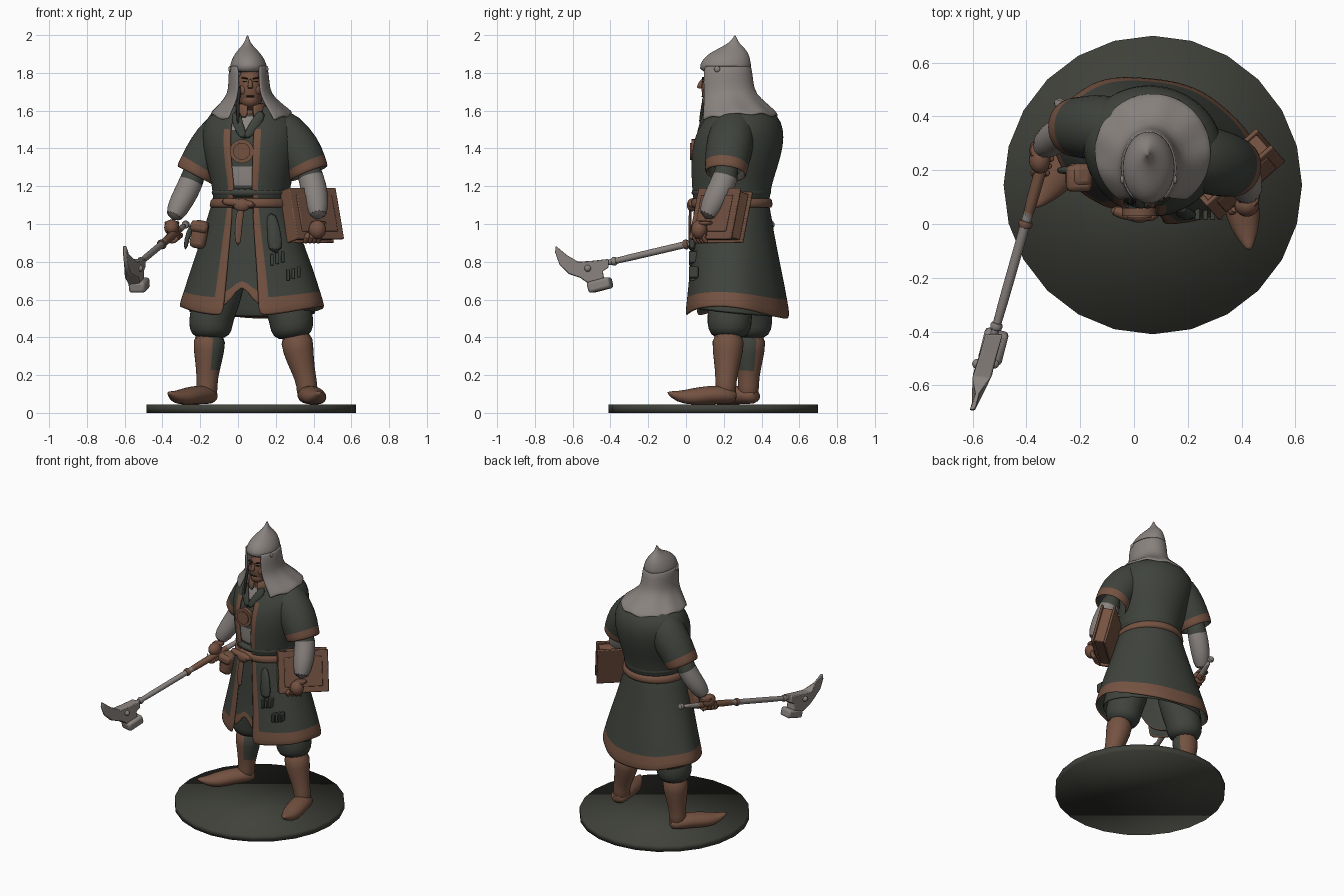
import bpy, bmesh
from math import sin, cos, pi, exp, radians
from mathutils import Vector, Matrix

cube = bpy.data.objects.get("Cube")
if cube:
    bpy.data.objects.remove(cube)


def material(name, rgb):
    m = bpy.data.materials.new(name)
    m.use_nodes = True
    m.diffuse_color = (*rgb, 1)
    m.node_tree.nodes["Principled BSDF"].inputs["Base Color"].default_value = (*rgb, 1)
    return m


CLOTH = material("dark green cloth", (.05, .056, .046))
LEATHER = material("brown leather", (.175, .085, .053))
STEEL = material("grey steel", (.25, .225, .21))
SKIN = material("tanned skin", (.175, .082, .052))
STONE = material("base green", (.05, .053, .042))
DARK = material("dark hair", (.025, .02, .016))


def finish(name, bm, mats, sub=0, thick=0, bevel=0, angle=.8):
    bmesh.ops.recalc_face_normals(bm, faces=bm.faces)
    me = bpy.data.meshes.new(name)
    bm.to_mesh(me)
    bm.free()
    for m in mats:
        me.materials.append(m)
    me.shade_smooth()
    me.set_sharp_from_angle(angle=angle)
    ob = bpy.data.objects.new(name, me)
    bpy.context.collection.objects.link(ob)
    if thick:
        mod = ob.modifiers.new("thickness", "SOLIDIFY")
        mod.thickness, mod.offset = thick, 0
        mod.material_offset = -1  # plain lining inside
    if sub:
        ob.modifiers.new("smooth", "SUBSURF").levels = sub
        ob.modifiers["smooth"].render_levels = sub
    if bevel:
        mod = ob.modifiers.new("bevel", "BEVEL")
        mod.width, mod.segments = bevel, 2
    return ob


def skin_rows(name, rows, mats, wrap=True, caps=True, rule=None, thick=0):
    """Join rows of points into a surface; rule(row, column) picks the material."""
    bm = bmesh.new()
    vs = [[bm.verts.new(p) for p in row] for row in rows]
    n = len(rows[0])
    for i in range(len(rows) - 1):
        for j in range(n if wrap else n - 1):
            k = (j + 1) % n
            f = bm.faces.new((vs[i][j], vs[i][k], vs[i + 1][k], vs[i + 1][j]))
            f.material_index = rule(i, j) if rule else 0
    if caps:
        bm.faces.new(vs[0])
        last = bm.faces.new(vs[-1])
        last.material_index = rule(len(rows) - 2, 0) if rule else 0
    return finish(name, bm, mats, sub=1, thick=thick, angle=1.2)


def loft(name, rings, mats, n=36, gap=0, yaw=0, hem=None, ripple=0, **kw):
    """Stack of ellipses (x, y, z, rx, ry), optionally open at the front."""
    rows = []
    for i, (cx, cy, z, rx, ry) in enumerate(rings):
        w = i / (len(rings) - 1)
        row = []
        for j in range(n + (1 if gap else 0)):
            t = gap + (2 * pi - 2 * gap) * j / n
            r = 1 + ripple * w * sin(t * 7)
            v = Matrix.Rotation(-radians(yaw), 3, "Z") @ Vector((rx * r * sin(t), -ry * r * cos(t), 0))
            row.append(v + Vector((cx, cy, z + (hem(t) * w * w if hem else 0))))
        rows.append(row)
    return skin_rows(name, rows, mats, wrap=not gap, **kw)


def tube(name, pts, mats, n=14, flat=1, floor=None, rule=None, caps=True, thick=0):
    """Limb through (x, y, z, radius) points."""
    ps = [Vector(p[:3]) for p in pts]
    whole = (ps[-1] - ps[0]).normalized()
    ref = Vector((0, 0, 1)) if abs(whole.z) < .7 else Vector((0, 1, 0))
    rows = []
    for i, p in enumerate(ps):
        d = (ps[min(i + 1, len(ps) - 1)] - ps[max(i - 1, 0)]).normalized()
        a = d.cross(ref).normalized()
        b = a.cross(d)
        r = pts[i][3]
        row = [p + a * r * cos(u) + b * r * flat * sin(u) for u in (2 * pi * j / n for j in range(n))]
        if floor is not None:
            for v in row:
                v.z = max(v.z, floor)
        rows.append(row)
    return skin_rows(name, rows, mats, caps=caps, rule=rule, thick=thick)


def box(name, pos, size, mat, rot=None, bevel=.008):
    bm = bmesh.new()
    r = rot.to_4x4() if rot else Matrix()
    bmesh.ops.create_cube(bm, size=1, matrix=Matrix.Translation(pos) @ r @ Matrix.Diagonal((*size, 1)))
    return finish(name, bm, [mat], bevel=bevel, angle=.5)


def ball(name, pos, size, mat):
    bm = bmesh.new()
    bmesh.ops.create_uvsphere(bm, u_segments=20, v_segments=12, radius=1,
                              matrix=Matrix.Translation(pos) @ Matrix.Diagonal((*size, 1)))
    return finish(name, bm, [mat])


def disc(name, pos, radius, depth, sides, mat, rot=Matrix(), angle=.5):
    bm = bmesh.new()
    bmesh.ops.create_cone(bm, cap_ends=True, segments=sides, radius1=radius, radius2=radius,
                          depth=depth, matrix=Matrix.Translation(pos) @ rot)
    return finish(name, bm, [mat], angle=angle)


disc("base", (.07, .145, .0225), .555, .045, 24, STONE, angle=pi)

# Coat: body, skirt with trimmed hem and front edges, inner tunic
TORSO = [(.07, .24, 1.12, .195, .195), (.07, .24, 1.2, .195, .2), (.07, .255, 1.3, .225, .22),
         (.07, .275, 1.42, .25, .232), (.07, .29, 1.5, .255, .215), (.07, .3, 1.57, .225, .18),
         (.065, .27, 1.63, .13, .13)]
SKIRT = [(.07, .24, 1.14, .195, .19), (.07, .25, .95, .25, .205), (.075, .265, .75, .32, .23),
         (.075, .272, .595, .365, .25), (.075, .275, .505, .387, .262)]


def inner(rings, k):
    return [(x, y, z, a * k, b * k) for x, y, z, a, b in rings]


loft("coat_body", TORSO, [CLOTH, LEATHER], gap=.24, yaw=13, caps=False, thick=.02,
     rule=lambda i, j: int(j in (0, 35) and i < 4))
loft("chest_mail", inner(TORSO, .94), [CLOTH, STEEL], yaw=13, rule=lambda i, j: int(i in (1, 4)))
loft("coat_skirt", SKIRT, [CLOTH, LEATHER], gap=.25, yaw=14, ripple=.015, caps=False, thick=.016,
     hem=lambda t: .06 * sin(t) ** 2 - .01 * (1 - cos(t)) / 2, rule=lambda i, j: int(j in (0, 35) or i == 3))
loft("inner_tunic", inner(SKIRT, .88), [CLOTH, LEATHER], yaw=14, caps=False, thick=.012,
     rule=lambda i, j: int(i == 3 and (j < 3 or j > 32)),
     hem=lambda t: .05 * (1 + cos(t)) / 2 + .14 * exp(-(min(t, 2 * pi - t) / .15) ** 2))
loft("sash", [(.07, .24, 1.13, .2, .2), (.07, .24, 1.165, .214, .216), (.07, .24, 1.2, .207, .21)],
     [CLOTH], yaw=13)
loft("belt", [(.07, .243, 1.075, .225, .214), (.07, .243, 1.1, .222, .216), (.07, .243, 1.125, .216, .214),
              (.07, .243, 1.145, .21, .21)], [LEATHER], yaw=13)
loft("collar", [(.065, .22, 1.56, .1, .125), (.065, .2, 1.64, .072, .09)], [LEATHER], gap=.15, caps=False, thick=.02)
for s in (-1, 1):
    tube("lapel", [(.06 + s * .07, .11, 1.6, .025), (.045 + s * .05, .085, 1.53, .03), (.035, .06, 1.45, .02)],
         [CLOTH], flat=.5)

# Medallion, knot and things hanging from the belt
facing = Matrix.Rotation(pi / 2, 4, "X")
disc("medallion", (.02, .045, 1.385), .064, .03, 24, LEATHER, facing)
disc("medallion_boss", (.02, .028, 1.385), .045, .012, 24, LEATHER, facing)
ball("belt_knot", (.02, .03, 1.1), (.045, .025, .035), LEATHER)
tube("belt_loop", [(-.09, .055, 1.12, .02), (-.02, .03, 1.115, .024), (.1, .03, 1.1, .02)], [LEATHER])
tube("belt_tail", [(.02, .025, 1.1, .02), (.0, .02, 1.0, .022), (.0, .018, .88, .016)], [LEATHER], flat=.4)
tube("hanging_cloth", [(.17, .06, 1.06, .025), (.19, .04, .98, .035), (.2, .03, .84, .045)], [CLOTH], flat=.5)
for x, z in ((.18, .81), (.265, .73)):
    for k in range(3):
        box("fringe", (x + k * .028, .04, z + k * .008), (.018, .05, .06), CLOTH, bevel=.004)
box("pouch", (-.205, .18, .945), (.085, .09, .15), LEATHER, Matrix.Rotation(.2, 3, "Y"), .025)
box("pouch_flap", (-.205, .17, .985), (.095, .1, .06), LEATHER, Matrix.Rotation(.2, 3, "Y"), .02)
tube("pouch_strap", [(-.22, .2, 1.02, .012), (-.265, .2, .96, .015), (-.28, .2, .86, .012)], [CLOTH])

# Head, coif and helmet
ball("head", (.065, .175, 1.715), (.071, .093, .125), SKIN)
ball("jaw", (.065, .145, 1.655), (.05, .06, .045), SKIN)
tube("neck", [(.065, .2, 1.5, .075), (.065, .19, 1.68, .062)], [SKIN])
tube("nose", [(.065, .09, 1.77, .009), (.065, .073, 1.735, .014), (.065, .07, 1.715, .018)], [SKIN], n=8)
box("mouth", (.065, .086, 1.676), (.042, .008, .006), DARK, bevel=.002)
for s in (-1, 1):
    ball("cheek", (.065 + s * .034, .116, 1.71), (.024, .024, .03), SKIN)
    box("eye", (.065 + s * .029, .09, 1.754), (.024, .009, .007), DARK, bevel=.002)
    box("brow", (.065 + s * .03, .092, 1.772), (.036, .015, .007), DARK, Matrix.Rotation(-s * .2, 3, "Y"), .003)
loft("mail_coif", [(.055, .208, 1.84, .096, .132), (.058, .21, 1.74, .101, .139), (.06, .22, 1.68, .108, .143),
                   (.065, .245, 1.62, .155, .18), (.07, .265, 1.57, .2, .205), (.07, .268, 1.54, .214, .215)],
     [STEEL], gap=.58, caps=False, thick=.016,
     hem=lambda t: .03 * (1 - cos(t)) / 2 + .025 * sin(t) ** 2 + .008 * sin(t * 9))
loft("helmet", [(.055, .208, 1.795, .107, .143), (.055, .209, 1.85, .096, .135), (.053, .22, 1.89, .077, .116),
                (.051, .235, 1.917, .055, .087), (.05, .246, 1.938, .035, .056), (.05, .253, 1.957, .019, .03),
                (.05, .258, 1.98, .009, .012), (.05, .26, 2.0, .003, .003)], [STEEL])
for s in (-1, 1):
    ball("helmet_stud", (.055 + s * .098, .165, 1.82), (.008, .016, .016), STEEL)
tube("braid", [(.012, .11, 1.74, .008), (-.003, .09, 1.63, .011), (.0, .072, 1.52, .008)], [DARK], n=8)

# Sleeves, forearms
ARMS = {
    "right": ([(-.03, .34, 1.51, .1), (-.085, .355, 1.475, .116), (-.15, .36, 1.385, .117), (-.205, .36, 1.3, .106),
               (-.228, .36, 1.255, .104)],
              [(-.21, .36, 1.34, .06), (-.245, .35, 1.22, .066), (-.3, .32, 1.12, .066), (-.35, .275, 1.02, .048)]),
    "left": ([(.17, .27, 1.52, .1), (.24, .245, 1.485, .118), (.322, .225, 1.385, .12), (.357, .215, 1.31, .108),
              (.375, .21, 1.265, .106)],
             [(.36, .22, 1.34, .06), (.385, .215, 1.25, .07), (.412, .165, 1.15, .073), (.427, .1, 1.02, .052)])}
for side, (sleeve, arm) in ARMS.items():
    tube(side + "_sleeve", sleeve, [CLOTH, LEATHER], n=20, caps=False, rule=lambda i, j: int(i == 3), thick=.014)
    tube(side + "_bracer", arm, [CLOTH, STEEL], rule=lambda i, j: int(i > 0))
    wrist = arm[-1]
    tube(side + "_cuff", [wrist, (*wrist[:2], wrist[2] - .03, .04)], [LEATHER])

# Legs: baggy trousers, boots (the right one with a cloth patch), pointed feet
LEGS = {"right": ((-.145, .34), (-.165, .33), (-.13, .38), (-.37, .06), (11, 12, 13, 0)),
        "left": ((.285, .23), (.367, .21), (.365, .27), (.43, -.1), ())}
up = Vector((0, 0, 1))


def at(p, z, r):
    return (p.x, p.y, z, r)


for side, (*marks, patch) in LEGS.items():
    k, a, h, t = (Vector((*p, 0)) for p in marks)
    hip = k.lerp(Vector((.07, .28, 0)), .45)
    tube(side + "_trouser", [at(hip, .8, .12), at(k.lerp(hip, .4), .6, .12), at(k, .5, .12),
                             at(k, .44, .117), at(k.lerp(a, .1), .39, .085)], [CLOTH], n=18)
    tube(side + "_boot", [at(k.lerp(a, .25), .43, .092), at(k.lerp(a, .4), .33, .085), at(k.lerp(a, .75), .22, .062),
                          at(a, .15, .056), at(a, .07, .06)], [LEATHER, CLOTH],
         rule=lambda i, j: int(i < 2 and j in patch))
    steps = ((0, .08, .04), (.14, .095, .068), (.4, .095, .068), (.65, .08, .068), (.85, .085, .042), (1, .11, .008))
    tube(side + "_foot", [at(h.lerp(t, f), z, r) for f, z, r in steps], [LEATHER], flat=.75, floor=.042)

# Tilted book under the left arm: covers, pages, spine
u, n = Vector((.75, .66, 0)).normalized(), Vector((.66, -.75, 0)).normalized()
w = (up * cos(.25) - n * sin(.25)).normalized()
frame = Matrix((u, w.cross(u), w)).transposed()
middle = Vector((.385, .185, 1.045))
for name, offset, size in (("book_pages", (0, 0, 0), (.3, .07, .25)), ("book_cover", (0, .042, 0), (.33, .016, .28)),
                           ("book_cover", (0, -.042, 0), (.33, .016, .28)), ("book_panel", (0, -.052, 0), (.25, .01, .2)),
                           ("book_spine", (-.155, 0, 0), (.02, .09, .28))):
    box(name, middle + frame @ Vector(offset), size, LEATHER, frame, .005)

# Left hand under the book
ball("left_palm", (.42, .07, .97), (.046, .043, .05), SKIN)
for k in range(4):
    s = Vector((.375 + k * .022, .06 + k * .016, .955))
    tube("left_finger", [(*s, .016), (s.x - .012, s.y - .025, s.z - .025, .016), (s.x - .02, s.y + .01, s.z - .06, .013)],
         [SKIN], n=8)


# War hammer along a straight shaft
def shaft(y, r):
    return (-.404 + .284 * y, y, .892 + .235 * y, r)


tube("shaft", [shaft(y, .019) for y in (.46, .2, -.1, -.5)], [STEEL], n=12)
tube("grip", [shaft(y, .023) for y in (.36, .2, -.03)], [LEATHER], n=12)
for y, r, m in ((.45, .024, STEEL), (.0, .03, LEATHER), (-.38, .026, STEEL)):
    tube("shaft_band", [shaft(y + .02, r), shaft(y - .02, r)], [m], n=12)
OUTLINE = [(-.41, .815), (-.5, .805), (-.57, .8), (-.63, .835), (-.69, .885), (-.693, .85), (-.67, .785),
           (-.62, .735), (-.56, .715), (-.51, .68), (-.43, .69), (-.44, .75), (-.41, .77)]
bm = bmesh.new()
sides = []
for s in (-1, 1):
    sides.append([bm.verts.new((shaft(y, 0)[0] + s * (.032 if y > -.6 else .01), y, z)) for y, z in OUTLINE])
    bm.faces.new(sides[-1])
for j in range(len(OUTLINE)):
    bm.faces.new((sides[0][j - 1], sides[0][j], sides[1][j], sides[1][j - 1]))
finish("hammer_beak", bm, [STEEL], bevel=.005, angle=.5)
box("hammer_face", (-.523, -.455, .677), (.09, .125, .06), STEEL,
    Matrix.Rotation(-.25, 3, "Z") @ Matrix.Rotation(.25, 3, "X"), .015)
for s in (-1, 1):
    ball("hammer_stud", (-.552 + s * .032, -.52, .765), (.018, .018, .018), STEEL)

# Right hand around the grip
hand = Vector(shaft(.23, 0)[:3])
ball("right_palm", hand + Vector((-.012, .01, .035)), (.04, .053, .043), SKIN)
for k in range(4):
    c = Vector(shaft(.27 - k * .027, 0)[:3])
    tube("right_finger", [(c.x + .034 * cos(q), c.y, c.z + .034 * sin(q), .015) for q in (2.2, 3.2, 4.2, 5.2, 6.2)],
         [SKIN], n=8)
